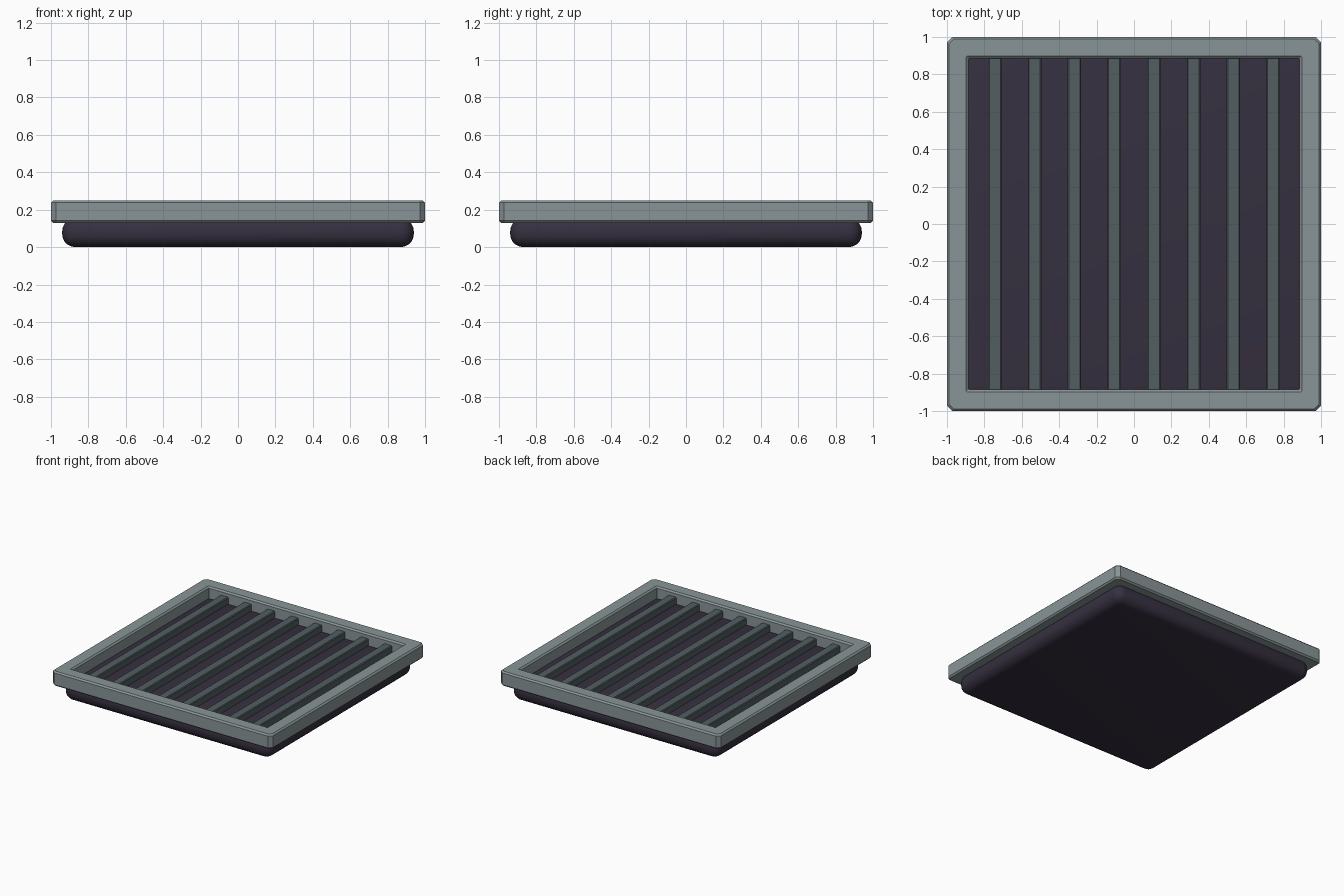
import bpy, bmesh

if "Cube" in bpy.data.objects:
    bpy.data.objects.remove(bpy.data.objects["Cube"])


def material(name, rgb):
    m = bpy.data.materials.new(name)
    m.diffuse_color = (*rgb, 1)
    m.use_nodes = True
    m.node_tree.nodes["Principled BSDF"].inputs["Base Color"].default_value = m.diffuse_color
    return m


def finish(obj, mat, angle=0.6):
    obj.data.materials.append(mat)
    bpy.ops.object.select_all(action='DESELECT')
    obj.select_set(True)
    bpy.context.view_layer.objects.active = obj
    bpy.ops.object.shade_smooth_by_angle(angle=angle)
    return obj


def box(name, lo, hi, bevel, segments, mat):
    bpy.ops.mesh.primitive_cube_add(size=1, location=[(a + b) / 2 for a, b in zip(lo, hi)])
    obj = bpy.context.object
    obj.name = name
    obj.scale = [b - a for a, b in zip(lo, hi)]
    bpy.ops.object.transform_apply(location=False, rotation=False, scale=True)
    mod = obj.modifiers.new("rounding", 'BEVEL')
    mod.width, mod.segments, mod.limit_method = bevel, segments, 'NONE'
    bpy.ops.object.modifier_apply(modifier=mod.name)
    return finish(obj, mat)


def square_ring(name, profile, mat):
    """Sweep (half_size, corner_chamfer, z) points round a square as a closed ring."""
    bm = bmesh.new()
    loops = []
    for h, c, z in profile:
        k = h - c
        pts = [(h, -k), (h, k), (k, h), (-k, h), (-h, k), (-h, -k), (-k, -h), (k, -h)]
        loops.append([bm.verts.new((x, y, z)) for x, y in pts])
    for i, a in enumerate(loops):
        b = loops[(i + 1) % len(loops)]
        for j in range(8):
            n = (j + 1) % 8
            bm.faces.new((a[j], a[n], b[n], b[j]))
    bmesh.ops.recalc_face_normals(bm, faces=bm.faces)
    mesh = bpy.data.meshes.new(name)
    bm.to_mesh(mesh)
    bm.free()
    obj = bpy.data.objects.new(name, mesh)
    bpy.context.collection.objects.link(obj)
    return finish(obj, mat, 0.5)


frame_mat = material("light_metal", (0.25, 0.30, 0.31))
bar_mat = material("dark_metal", (0.085, 0.11, 0.12))
pan_mat = material("dark_pan", (0.036, 0.029, 0.05))

# Rounded tray below the grate
box("pan", (-0.94, -0.94, 0), (0.94, 0.94, 0.155), 0.07, 5, pan_mat)

# Square rim with softened edges and clipped corners
e = 0.012
square_ring("frame", [
    (1 - e, 0.022, 0.13), (1, 0.028, 0.13 + e), (1, 0.028, 0.25 - e), (1 - e, 0.022, 0.25),
    (0.885 + e, 0.003, 0.25), (0.885, 0.003, 0.25 - e),
    (0.885, 0.003, 0.13 + e), (0.885 + e, 0.003, 0.13)], frame_mat)

# Eight parallel slats, ends buried in the rim
for i in range(8):
    x = (i - 3.5) * 0.2125
    box(f"slat_{i + 1}", (x - 0.036, -0.9, 0.14), (x + 0.036, 0.9, 0.21), 0.006, 1, bar_mat)
